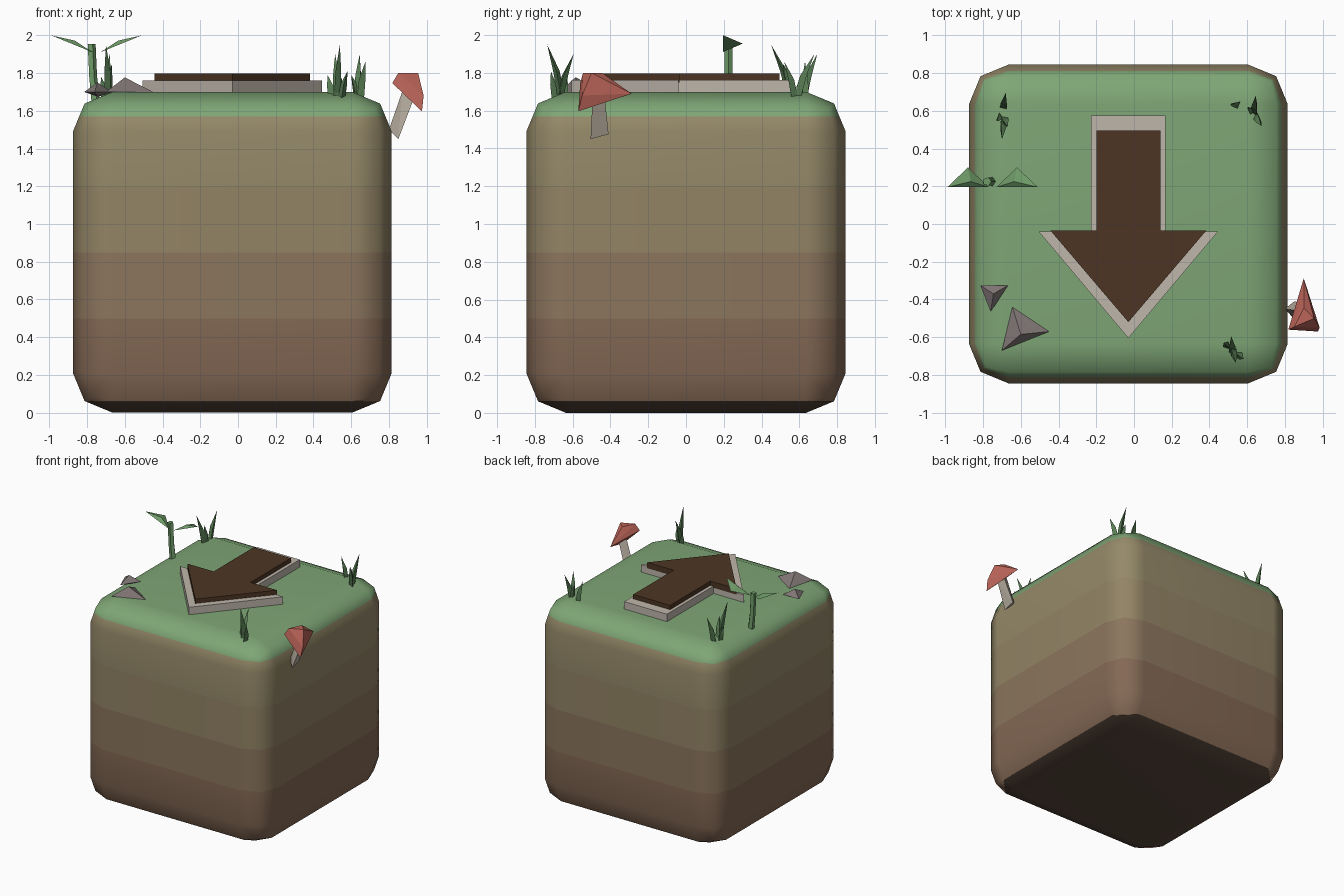
import bpy, bmesh, math
from mathutils import Vector

if "Cube" in bpy.data.objects:
    bpy.data.objects.remove(bpy.data.objects["Cube"])

MATS = {}
COLORS = {
    "grass_green": (0.21, 0.38, 0.18), "blade_green": (0.10, 0.21, 0.09),
    "leaf_green": (0.16, 0.33, 0.14), "stone": (0.52, 0.47, 0.41),
    "rock": (0.23, 0.19, 0.19), "dark_wood": (0.075, 0.036, 0.017),
    "cap_red": (0.50, 0.13, 0.10), "stem_cream": (0.45, 0.40, 0.33),
    "soil_0": (0.30, 0.25, 0.14), "soil_1": (0.29, 0.23, 0.13),
    "soil_2": (0.26, 0.18, 0.11), "soil_3": (0.23, 0.14, 0.09),
    "soil_4": (0.10, 0.065, 0.045),
}


def mat(key):
    if key not in MATS:
        MATS[key] = bpy.data.materials.new(key)
        MATS[key].diffuse_color = (*COLORS[key], 1)
    return MATS[key]


def finish(name, bm, *keys):
    bmesh.ops.recalc_face_normals(bm, faces=bm.faces)
    me = bpy.data.meshes.new(name)
    bm.to_mesh(me)
    bm.free()
    for k in keys:
        me.materials.append(mat(k))
    ob = bpy.data.objects.new(name, me)
    bpy.context.collection.objects.link(ob)
    return ob


def hull(name, pts, key):
    bm = bmesh.new()
    for p in pts:
        bm.verts.new(p)
    bmesh.ops.convex_hull(bm, input=bm.verts)
    return finish(name, bm, key)


def prism(name, outline, z0, z1, key):
    bm = bmesh.new()
    f = bm.faces.new([bm.verts.new((x, y, z0)) for x, y in outline])
    ext = bmesh.ops.extrude_face_region(bm, geom=[f], use_keep_orig=True)
    top = [v for v in ext["geom"] if isinstance(v, bmesh.types.BMVert)]
    bmesh.ops.translate(bm, verts=top, vec=(0, 0, z1 - z0))
    return finish(name, bm, key)


def tube(name, path, radii, sides, key, spin=0.0):
    """Upright tapering tube; a zero radius closes to a point."""
    bm = bmesh.new()
    rings = []
    for p, r in zip(path, radii):
        n = sides if r else 1
        rings.append([bm.verts.new(Vector(p) + Vector((
            r * math.cos(spin + math.tau * i / sides),
            r * math.sin(spin + math.tau * i / sides), 0))) for i in range(n)])
    for a, b in zip(rings, rings[1:]):
        for i in range(sides):
            j = (i + 1) % sides
            bm.faces.new([a[i], a[j], b[0]] if len(b) == 1 else [a[i], a[j], b[j], b[i]])
    bm.faces.new(rings[0][::-1])
    if len(rings[-1]) > 1:
        bm.faces.new(rings[-1])
    return finish(name, bm, key)


# Rounded earth block, split into colour bands
bm = bmesh.new()
bmesh.ops.create_cube(bm, size=1)
bmesh.ops.scale(bm, vec=(1.69, 1.69, 1.70), verts=bm.verts)
bmesh.ops.translate(bm, vec=(-0.03, 0, 0.85), verts=bm.verts)
bmesh.ops.bevel(bm, geom=bm.edges[:], offset=0.21, segments=2, profile=0.5,
                affect='EDGES')
cuts = [1.57, 1.2, 0.85, 0.5, 0.06]
for z in cuts:
    bmesh.ops.bisect_plane(bm, geom=bm.verts[:] + bm.edges[:] + bm.faces[:],
                           plane_co=(0, 0, z), plane_no=(0, 0, 1))
for f in bm.faces:
    f.smooth = True
    f.material_index = sum(f.calc_center_median().z < z for z in cuts)
block = finish("earth_block", bm, "grass_green", *[f"soil_{i}" for i in range(5)])
block.modifiers.new("weighted", 'WEIGHTED_NORMAL')


# Arrow: stone border with a dark inlay on top
def arrow(cx, shaft, head, back, neck, tip):
    right = [(shaft, back), (shaft, neck), (head, neck)]
    return ([(cx + x, y) for x, y in right] + [(cx, tip)]
            + [(cx - x, y) for x, y in reversed(right)])


prism("arrow_border", arrow(-0.03, 0.197, 0.475, 0.575, -0.04, -0.605), 1.68, 1.762, "stone")
prism("arrow_inlay", arrow(-0.03, 0.17, 0.413, 0.495, -0.035, -0.52), 1.75, 1.798, "dark_wood")

# Mushroom leaning out of the right side
hull("mushroom_cap", [(0.90, -0.288, 1.69), (0.975, -0.57, 1.597), (0.818, -0.56, 1.747),
                      (0.85, -0.545, 1.80), (0.955, -0.50, 1.80), (0.984, -0.55, 1.68),
                      (0.90, -0.444, 1.80)], "cap_red")
hull("mushroom_stem", [(0.85, -0.505, 1.45), (0.85, -0.41, 1.475), (0.80, -0.45, 1.50),
                       (0.93, -0.495, 1.66), (0.92, -0.43, 1.67), (0.87, -0.46, 1.70)],
     "stem_cream")

# Rocks
hull("large_rock", [(-0.645, -0.44, 1.70), (-0.45, -0.57, 1.70), (-0.70, -0.67, 1.70),
                    (-0.60, -0.585, 1.777)], "rock")
hull("small_rock", [(-0.815, -0.325, 1.70), (-0.667, -0.325, 1.70), (-0.76, -0.465, 1.70),
                    (-0.745, -0.37, 1.75), (-0.745, -0.37, 1.675)], "rock")

# Sprout: stem and two mirrored leaves
tube("sprout_stem", [(-0.755, 0.225, 1.64), (-0.77, 0.225, 1.78), (-0.778, 0.225, 1.955)],
     [0.026, 0.023, 0.023], 5, "leaf_green")
for side, name in ((-1, "left_leaf"), (1, "right_leaf")):
    hull(name, [(-0.75 + side * x, y, z) for x, y, z in
                ((0.24, 0.195, 2.0), (0.02, 0.195, 1.91), (0.13, 0.30, 1.955),
                 (0.115, 0.225, 1.972))], "leaf_green")

# Grass blades: base, then tip; each bends outward toward the tip
blades = [
    ((0.52, -0.66), (0.54, -0.735, 1.95)), ((0.50, -0.65), (0.475, -0.63, 1.79)),
    ((0.55, -0.69), (0.58, -0.715, 1.81)), ((0.52, -0.67), (0.515, -0.595, 1.90)),
    ((0.64, 0.59), (0.645, 0.68, 1.90)), ((0.63, 0.60), (0.60, 0.615, 1.79)),
    ((0.65, 0.57), (0.675, 0.52, 1.86)), ((0.55, 0.635), (0.51, 0.63, 1.86)),
    ((-0.695, 0.55), (-0.70, 0.45, 1.95)), ((-0.69, 0.62), (-0.68, 0.695, 1.90)),
    ((-0.69, 0.56), (-0.67, 0.515, 1.85)), ((-0.71, 0.57), (-0.725, 0.545, 1.78)),
]
for i, ((bx, by), tip) in enumerate(blades):
    base, tip = Vector((bx, by, 1.67)), Vector(tip)
    mid = base.lerp(tip, 0.35)
    mid.z = base.z + 0.5 * (tip.z - base.z)
    tube(f"grass_blade_{i + 1}", [base, mid, tip], [0.022, 0.02, 0], 3, "blade_green", i * 1.3)

for m in bpy.data.materials:
    if m.users and not m.is_grease_pencil:
        m.use_nodes = True
        m.node_tree.nodes["Principled BSDF"].inputs["Base Color"].default_value = m.diffuse_color
